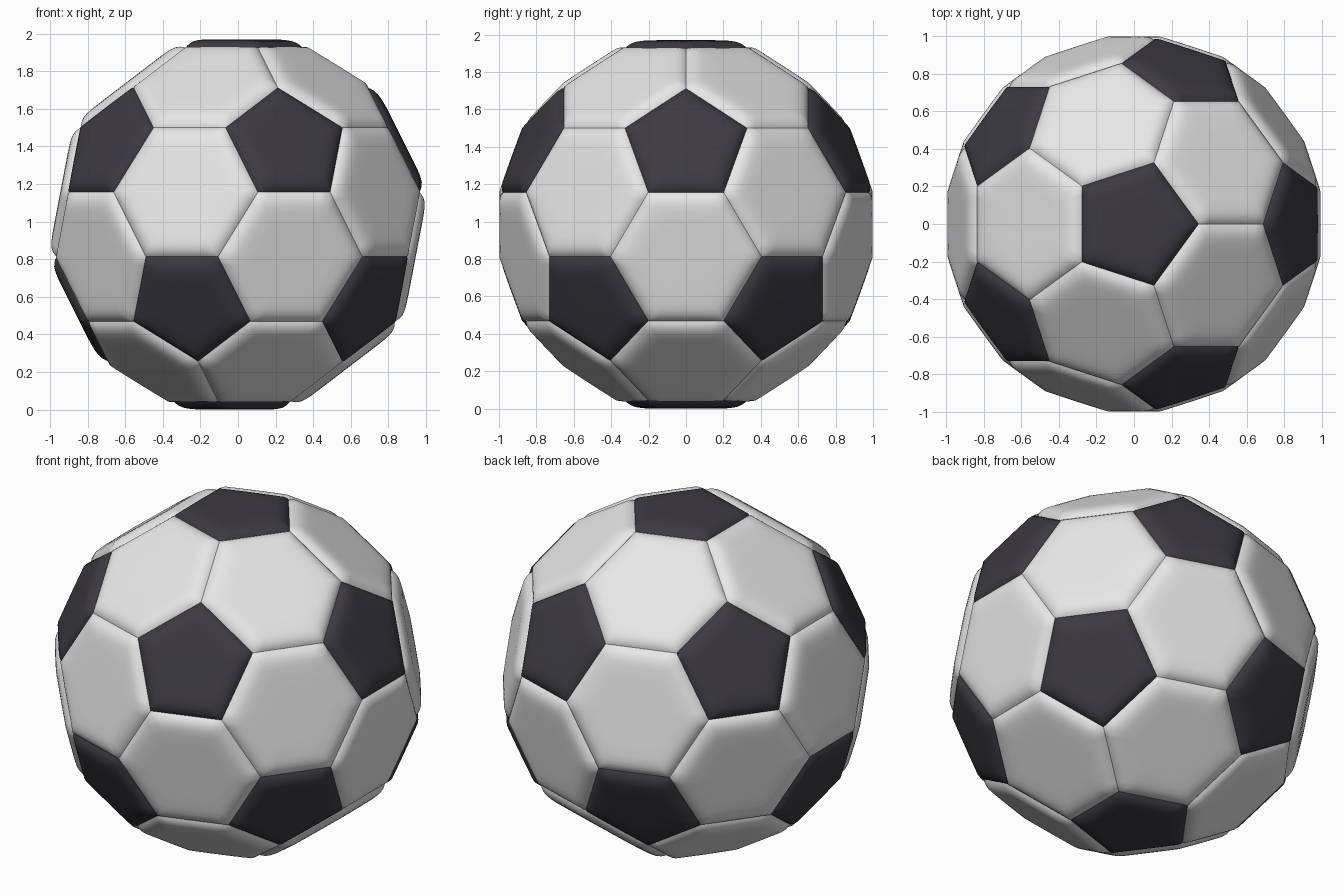
import bpy
import math
from mathutils import Vector
from itertools import combinations

if "Cube" in bpy.data.objects:
    bpy.data.objects.remove(bpy.data.objects["Cube"])

CENTRE_Z = 0.985
SEG = 8                                  # segments per panel edge
# cushion profile: (inset from seam, height, corner rounding)
PROFILE = [(0, 0, 0), (0.008, 0.012, 0.0), (0.022, 0.025, 0.03), (0.042, 0.036, 0.08),
           (0.068, 0.042, 0.14), (0.10, 0.045, 0.22), (0.15, 0.046, 0.4), (0.22, 0.046, 0.7)]


def material(name, rgb):
    m = bpy.data.materials.new(name)
    m.diffuse_color = (*rgb, 1)
    m.use_nodes = True
    m.node_tree.nodes["Principled BSDF"].inputs["Base Color"].default_value = m.diffuse_color
    return m


# icosahedron directions, one point at each pole
def ring(start, z):
    r = 2 / math.sqrt(5)
    return [Vector((r * math.cos(math.radians(start + 72 * k)),
                    r * math.sin(math.radians(start + 72 * k)), z)) for k in range(5)]


ico = [Vector((0, 0, 1)), Vector((0, 0, -1))] + ring(0, 1 / math.sqrt(5)) + ring(36, -1 / math.sqrt(5))


def near(a, b):
    return 0.1 < (a - b).length < 1.2


def cut(a, b):                           # truncated corner on the unit sphere
    return ((2 * a + b) / 3).normalized()


pentagons = [[cut(a, b) for b in ico if near(a, b)] for a in ico]
hexagons = []
for tri in combinations(ico, 3):
    if all(near(a, b) for a, b in combinations(tri, 2)):
        hexagons.append([cut(a, b) for a in tri for b in tri if a is not b])


# one cushioned panel appended to the vertex and face lists
def add_panel(corners, verts, faces):
    c = sum(corners, Vector()) / len(corners)
    n = c.normalized()
    u = (corners[0] - c).normalized()
    v = n.cross(u)
    corners = sorted(corners, key=lambda p: math.atan2((p - c).dot(v), (p - c).dot(u)))
    k = len(corners)
    rim = [corners[i].lerp(corners[(i + 1) % k], j / SEG) - c for i in range(k) for j in range(SEG)]
    apothem = (corners[0] - c).length * math.cos(math.pi / k)
    base, m = len(verts), len(rim)
    for inset, h, rounding in PROFILE:
        s = 1 - inset / apothem
        for p in rim:
            q = p.lerp(p.normalized() * apothem, rounding) * s
            verts.append(c + q + n * h)
    verts.append(c + n * PROFILE[-1][1])
    for r in range(len(PROFILE) - 1):
        for i in range(m):
            a, b = base + r * m + i, base + r * m + (i + 1) % m
            faces.append((a, b, b + m, a + m))
    last = base + (len(PROFILE) - 1) * m
    for i in range(m):
        faces.append((last + i, last + (i + 1) % m, len(verts) - 1))


def build(name, panels, mat):
    verts, faces = [], []
    for p in panels:
        add_panel(p, verts, faces)
    me = bpy.data.meshes.new(name)
    me.from_pydata([v + Vector((0, 0, CENTRE_Z)) for v in verts], [], faces)
    me.materials.append(mat)
    me.polygons.foreach_set("use_smooth", [True] * len(me.polygons))
    me.update()
    bpy.context.collection.objects.link(bpy.data.objects.new(name, me))


build("pentagon_panels", pentagons, material("charcoal", (0.045, 0.042, 0.052)))
build("hexagon_panels", hexagons, material("off_white", (0.8, 0.8, 0.8)))
